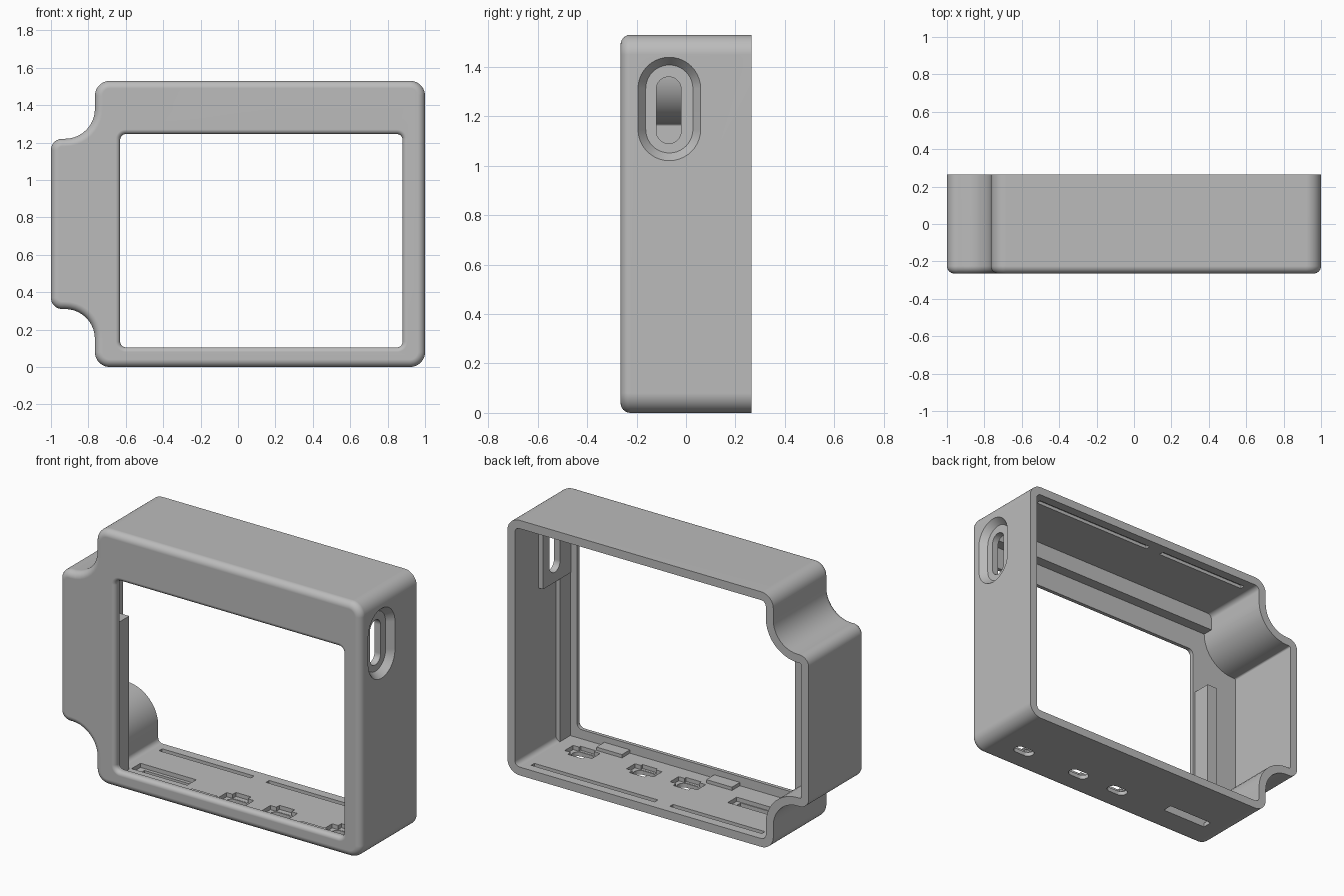
import bpy, bmesh
from math import sin, cos, radians

scene = bpy.context.scene
if "Cube" in bpy.data.objects:
    bpy.data.objects.remove(bpy.data.objects["Cube"])

grey = bpy.data.materials.new("plain_grey")
grey.use_nodes = True
colour = (0.5, 0.5, 0.5, 1)
grey.diffuse_color = colour
grey.node_tree.nodes["Principled BSDF"].inputs["Base Color"].default_value = colour

HEIGHT, BACK, FRONT = 1.53, 0.265, -0.265
WALL, FILLET = 0.05, 0.04
PLATE = FRONT + 0.04          # inner side of the front plate
STEPS = 10


def trace(arcs, inset=0):
    """Points along arcs (centre a, centre b, radius, start, end); inset shrinks the outline."""
    pts = []
    for a, b, r, start, end in arcs:
        rad = r - inset if end > start else r + inset
        for i in range(STEPS + 1):
            t = radians(start + (end - start) * i / STEPS)
            pts.append((a + rad * cos(t), b + rad * sin(t)))
    return pts


def rounded(a0, a1, b0, b1, r):
    return [(a1 - r, b1 - r, r, 0, 90), (a0 + r, b1 - r, r, 90, 180),
            (a0 + r, b0 + r, r, 180, 270), (a1 - r, b0 + r, r, 270, 360)]


def loft(name, arcs, levels, axis):
    """Closed solid through outlines given as (position on axis, inset)."""
    bm = bmesh.new()
    rings = []
    for pos, inset in levels:
        ring = []
        for p in trace(arcs, inset):
            co = list(p)
            co.insert(axis, pos)
            ring.append(bm.verts.new(co))
        rings.append(ring)
    n = len(rings[0])
    for lo, hi in zip(rings, rings[1:]):
        for i in range(n):
            j = (i + 1) % n
            bm.faces.new((lo[i], lo[j], hi[j], hi[i]))
    bm.faces.new(rings[0])
    bm.faces.new(rings[-1])
    bmesh.ops.remove_doubles(bm, verts=bm.verts, dist=1e-5)
    bmesh.ops.recalc_face_normals(bm, faces=bm.faces)
    return finish(name, bm)


def box(name, x0, x1, y0, y1, z0, z1):
    bm = bmesh.new()
    bmesh.ops.create_cube(bm, size=1)
    for v in bm.verts:
        v.co = (x1 if v.co.x > 0 else x0, y1 if v.co.y > 0 else y0, z1 if v.co.z > 0 else z0)
    return finish(name, bm)


def finish(name, bm):
    mesh = bpy.data.meshes.new(name)
    bm.to_mesh(mesh)
    bm.free()
    mesh.materials.append(grey)
    obj = bpy.data.objects.new(name, mesh)
    scene.collection.objects.link(obj)
    return obj


def combine(target, tool, operation):
    tool.hide_render = True
    mod = target.modifiers.new("combine", 'BOOLEAN')
    mod.operation, mod.object, mod.solver = operation, tool, 'EXACT'
    bpy.context.view_layer.objects.active = target
    bpy.ops.object.modifier_apply(modifier=mod.name)
    bpy.data.objects.remove(tool)


# Outline: main body with a side tab joined by concave scoops
upper = [(0.92, 1.45, 0.08, 0, 90), (-0.685, 1.45, 0.08, 90, 180),
         (-0.925, 1.38, 0.16, 0, -90), (-0.94, 1.16, 0.06, 90, 180)]
lower = [(a, HEIGHT - b, r, -e, -s) for a, b, r, s, e in reversed(upper)]
lower = [(a, b, r, s, e) for a, b, r, s, e in lower]
outline = upper + lower

# Outer shell with filleted front edge
fillet = [(FRONT + FILLET * (1 - sin(radians(t))), FILLET * (1 - cos(radians(t))))
          for t in range(0, 91, 15)]
shell = loft("frame_shell", outline, [(BACK, 0)] + fillet, 1)
combine(shell, loft("cavity", outline, [(BACK + 0.1, WALL), (PLATE, WALL)], 1), 'DIFFERENCE')

# Window with a rounded front edge
flare = [(FRONT + 0.025 * (1 - cos(radians(t))), -0.025 * (1 - sin(radians(t))))
         for t in range(0, 91, 15)]
window = rounded(-0.63, 0.88, 0.105, 1.245, 0.03)
combine(shell, loft("window", window, [(FRONT - 0.05, -0.025)] + flare + [(0, 0)], 1), 'DIFFERENCE')

# Inner ribs, ledge, button boss and floor pads
additions = [
    ("top_ledge", -0.73, 0.96, PLATE - 0.01, -0.16, 1.38, 1.50),
    ("left_rib", 0.925, 0.97, PLATE - 0.01, -0.125, 0.03, 1.495),
    ("button_boss", 0.92, 0.97, PLATE - 0.012, 0.04, 1.03, 1.49),
    ("right_rib", -0.71, -0.645, PLATE - 0.01, -0.11, 0.035, 0.97),
    ("pad_a", 0.53, 0.70, PLATE - 0.01, -0.15, 0.03, 0.07),
    ("pad_b", -0.20, -0.03, PLATE - 0.01, -0.15, 0.03, 0.07),
]
for part in additions:
    combine(shell, box(*part), 'UNION')

# Snap grooves in floor and ceiling
for z0, z1 in ((0.03, 0.06), (1.47, 1.50)):
    for x0, x1 in ((0.06, 0.88), (-0.65, -0.04)):
        combine(shell, box("groove", x0, x1, 0.18, 0.21, z0, z1), 'DIFFERENCE')

# Side recess with sloped rim and a through slot
recess = rounded(-0.195, 0.06, 1.02, 1.44, 0.1275)
combine(shell, loft("side_recess", recess, [(1.02, -0.015), (0.96, 0.032)], 0), 'DIFFERENCE')
slot = rounded(-0.12, -0.02, 1.09, 1.36, 0.05)
combine(shell, loft("side_slot", slot, [(1.1, 0), (0.85, 0)], 0), 'DIFFERENCE')

# Button openings in the floor, each with a stepped pocket
for x in (0.75, 0.34, 0.05):
    hole = rounded(x - 0.065, x + 0.065, -0.125, -0.055, 0.034)
    combine(shell, loft("floor_hole", hole, [(-0.1, 0), (0.1, 0)], 2), 'DIFFERENCE')
    combine(shell, box("pocket", x - 0.09, x + 0.09, -0.13, -0.05, 0.025, 0.065), 'DIFFERENCE')
    combine(shell, box("notch", x - 0.05, x + 0.05, -0.145, -0.02, 0.026, 0.066), 'DIFFERENCE')

# Long card opening in the floor
combine(shell, box("card_slot", -0.60, -0.30, -0.09, -0.03, -0.1, 0.1), 'DIFFERENCE')
combine(shell, box("card_pocket", -0.64, -0.27, -0.095, -0.01, 0.025, 0.065), 'DIFFERENCE')

# Smooth the curves while keeping flat faces flat
bpy.ops.object.select_all(action='DESELECT')
shell.select_set(True)
bpy.context.view_layer.objects.active = shell
bpy.ops.object.shade_smooth_by_angle(angle=radians(30))
weighted = shell.modifiers.new("weighted_normals", 'WEIGHTED_NORMAL')
weighted.keep_sharp = True
